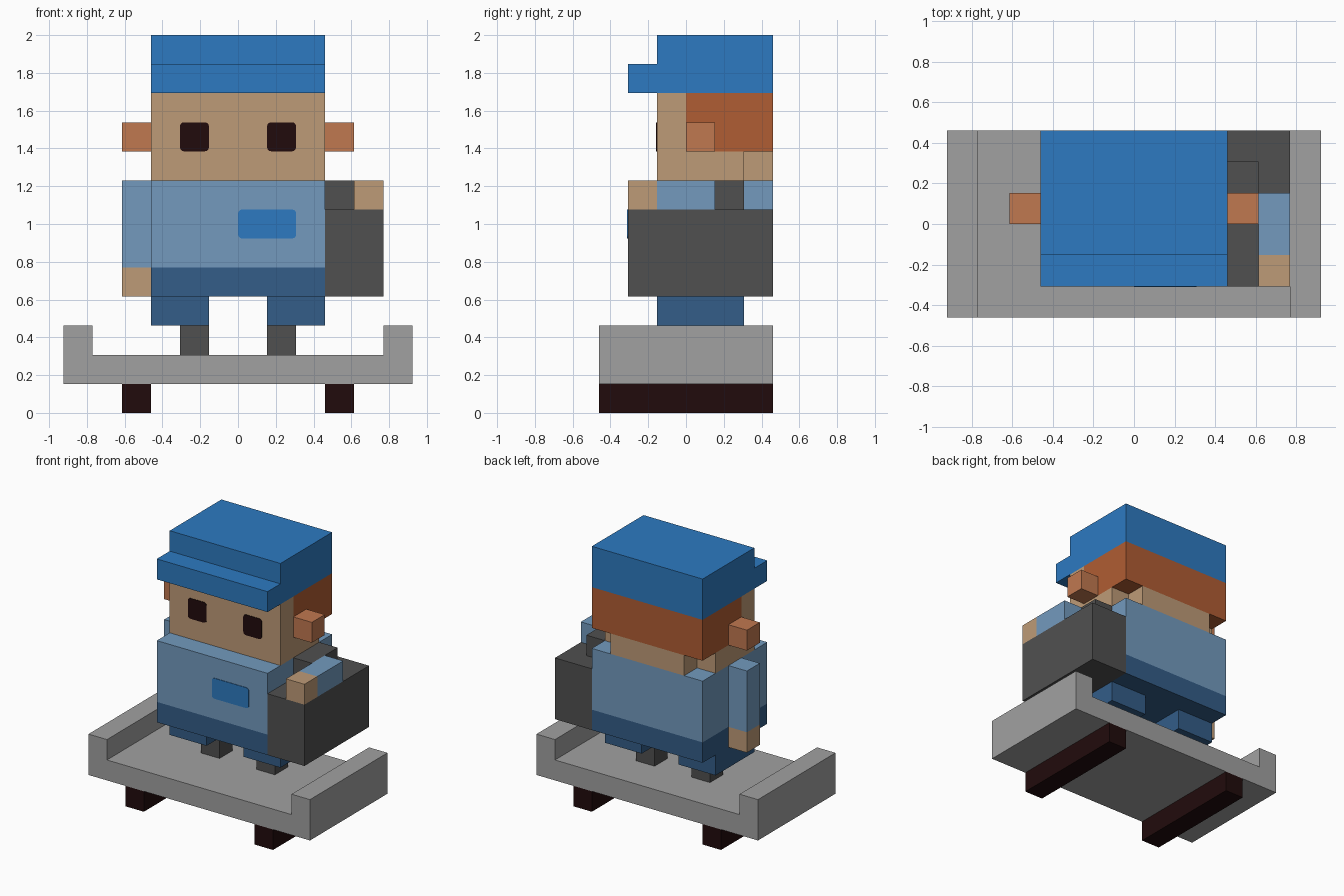
import bpy, bmesh, math
from mathutils import Vector

cube = bpy.data.objects.get("Cube")
if cube:
    bpy.data.objects.remove(cube, do_unlink=True)

U = 2 / 13  # one block of the model's grid


def material(name, hex_colour):
    def linear(c):
        return c / 12.92 if c <= 0.04045 else ((c + 0.055) / 1.055) ** 2.4
    rgba = [linear(int(hex_colour[i:i + 2], 16) / 255) for i in (0, 2, 4)] + [1]
    m = bpy.data.materials.new(name)
    m.use_nodes = True
    m.diffuse_color = rgba
    bsdf = next(n for n in m.node_tree.nodes if n.type == 'BSDF_PRINCIPLED')
    bsdf.inputs["Base Color"].default_value = rgba
    return m


CAP = material("bright_blue", "2D7AC1")
SHIRT = material("light_blue", "739ABE")
TROUSERS = material("dark_blue", "335D88")
SKIN = material("skin", "BE9B77")
EAR = material("ear_pink", "C07850")
HAIR = material("ginger", "B05D33")
CHARCOAL = material("charcoal", "505050")
GREY = material("light_grey", "A1A1A1")
DARK = material("near_black", "210B0C")


def prism(name, outline, y0, y1, mat):
    """Extrude an x-z outline (in blocks) from y0 back to y1."""
    bm = bmesh.new()
    face = bm.faces.new([bm.verts.new((x * U, y0 * U, z * U)) for x, z in outline])
    ext = bmesh.ops.extrude_face_region(bm, geom=[face])
    moved = [v for v in ext["geom"] if isinstance(v, bmesh.types.BMVert)]
    bmesh.ops.translate(bm, verts=moved, vec=Vector((0, (y1 - y0) * U, 0)))
    bmesh.ops.recalc_face_normals(bm, faces=bm.faces)
    mesh = bpy.data.meshes.new(name)
    bm.to_mesh(mesh)
    bm.free()
    mesh.materials.append(mat)
    obj = bpy.data.objects.new(name, mesh)
    bpy.context.collection.objects.link(obj)
    return obj


def box(name, x, y, z, mat):
    outline = [(x[0], z[0]), (x[1], z[0]), (x[1], z[1]), (x[0], z[1])]
    return prism(name, outline, y[0], y[1], mat)


def pair(name, x, y, z, mat):
    """A box on the left (+x) and its mirror image on the right."""
    box("left_" + name, x, y, z, mat)
    box("right_" + name, (-x[1], -x[0]), y, z, mat)


def plate(name, x, z, y, mat, r=0.14):
    """Thin rounded plate on a front-facing surface at depth y."""
    outline = []
    corners = [(x[1] - r, z[1] - r), (x[0] + r, z[1] - r),
               (x[0] + r, z[0] + r), (x[1] - r, z[0] + r)]
    for i, (cx, cz) in enumerate(corners):
        for k in range(4):
            a = math.radians(90 * i + 30 * k)
            outline.append((cx + r * math.cos(a), cz + r * math.sin(a)))
    prism(name, outline, y - 0.025, y + 0.02, mat)


# Board with raised ends, on two long runners
prism("board", [(-6, 1), (6, 1), (6, 3), (5, 3), (5, 2), (-5, 2), (-5, 3), (-6, 3)],
      -3, 3, GREY)
pair("runner", (3, 4), (-3, 3), (0, 1), DARK)

# Legs and body
pair("foot", (1, 2), (0, 1), (2, 3), CHARCOAL)
pair("trouser_leg", (1, 3), (-1, 2), (3, 4), TROUSERS)
box("hips", (-3, 3), (-2, 3), (4, 5), TROUSERS)
box("shirt", (-3, 3), (-2, 3), (5, 8), SHIRT)
plate("chest_patch", (0, 2), (6, 7), -2, CAP)

# Right arm hangs down, left arm rests forward on the bag
box("right_sleeve", (-4, -3), (0, 1), (5, 8), SHIRT)
box("right_hand", (-4, -3), (0, 1), (4, 5), SKIN)
box("left_sleeve", (4, 5), (-1, 1), (7, 8), SHIRT)
box("left_hand", (4, 5), (-2, -1), (7, 8), SKIN)

# Shoulder bag
box("bag", (3, 5), (-2, 3), (4, 7), CHARCOAL)
box("bag_strap", (3, 4), (0, 2), (7, 8), CHARCOAL)

# Head
box("jaw", (-3, 3), (-1, 2), (8, 9), SKIN)
box("nape", (-2, 2), (2, 3), (8, 9), SKIN)
box("face", (-3, 3), (-1, 0), (9, 11), SKIN)
box("hair", (-3, 3), (0, 3), (9, 11), HAIR)
pair("ear", (3, 4), (0, 1), (9, 10), EAR)
plate("left_eye", (1, 2), (9, 10), -1, DARK)
plate("right_eye", (-2, -1), (9, 10), -1, DARK)

# Cap with a peak
box("cap", (-3, 3), (-1, 3), (11, 13), CAP)
box("cap_peak", (-3, 3), (-2, -1), (11, 12), CAP)
